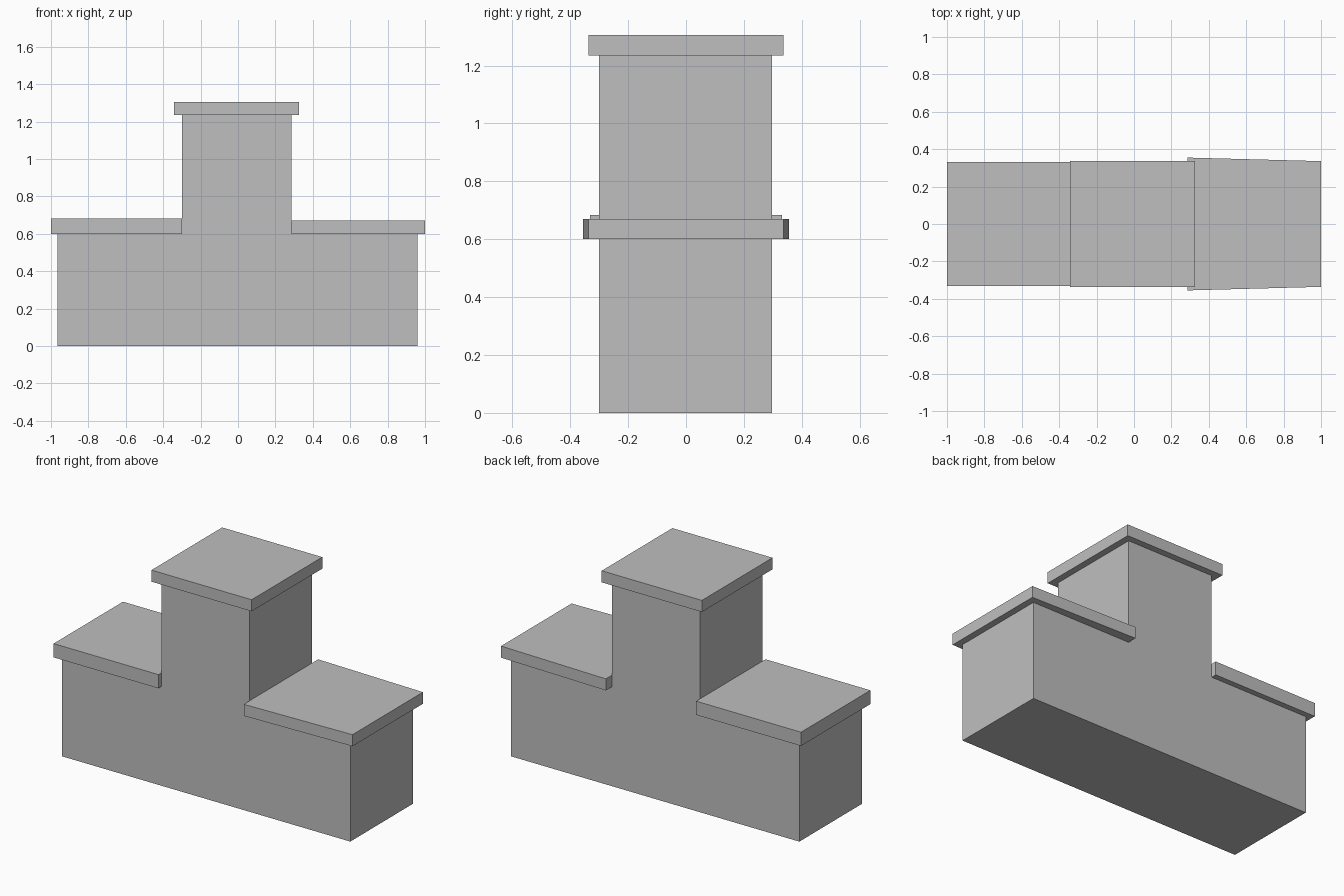
import bpy
import bmesh

cube = bpy.data.objects.get("Cube")
if cube:
    bpy.data.objects.remove(cube, do_unlink=True)

COLOUR = (0.52, 0.52, 0.52, 1)
grey = bpy.data.materials.new("light_grey")
grey.use_nodes = True
grey.diffuse_color = COLOUR
grey.node_tree.nodes["Principled BSDF"].inputs["Base Color"].default_value = COLOUR


def extrude_part(name, outline, direction):
    """Extrude a flat outline along a direction into a closed solid."""
    bm = bmesh.new()
    face = bm.faces.new([bm.verts.new(p) for p in outline])
    result = bmesh.ops.extrude_face_region(bm, geom=[face], use_keep_orig=True)
    moved = [v for v in result["geom"] if isinstance(v, bmesh.types.BMVert)]
    bmesh.ops.translate(bm, verts=moved, vec=direction)
    bmesh.ops.recalc_face_normals(bm, faces=bm.faces)
    mesh = bpy.data.meshes.new(name)
    bm.to_mesh(mesh)
    bm.free()
    mesh.materials.append(grey)
    obj = bpy.data.objects.new(name, mesh)
    bpy.context.collection.objects.link(obj)
    return obj


def slab(name, x0, x1, half0, half1, bottom, top):
    """Flat slab whose half depth may change from one end to the other."""
    outline = [(x0, -half0, bottom), (x1, -half1, bottom),
               (x1, half1, bottom), (x0, half0, bottom)]
    return extrude_part(name, outline, (0, 0, top - bottom))


# Stepped body: long base with a central tower
LEDGE, TOWER_TOP = 0.6, 1.235
profile = [(-0.965, 0), (0.96, 0), (0.96, LEDGE), (0.287, LEDGE),
           (0.287, TOWER_TOP), (-0.3, TOWER_TOP), (-0.3, LEDGE), (-0.965, LEDGE)]
extrude_part("stepped_body", [(x, -0.3, z) for x, z in profile], (0, 0.597, 0))

# Overhanging slabs on the tower and both ledges
slab("tower_cap", -0.342, 0.327, 0.337, 0.337, TOWER_TOP, 1.305)
slab("right_ledge_slab", -1, -0.3, 0.331, 0.331, LEDGE, 0.683)
slab("left_ledge_slab", 0.287, 1, 0.355, 0.336, LEDGE, 0.67)
